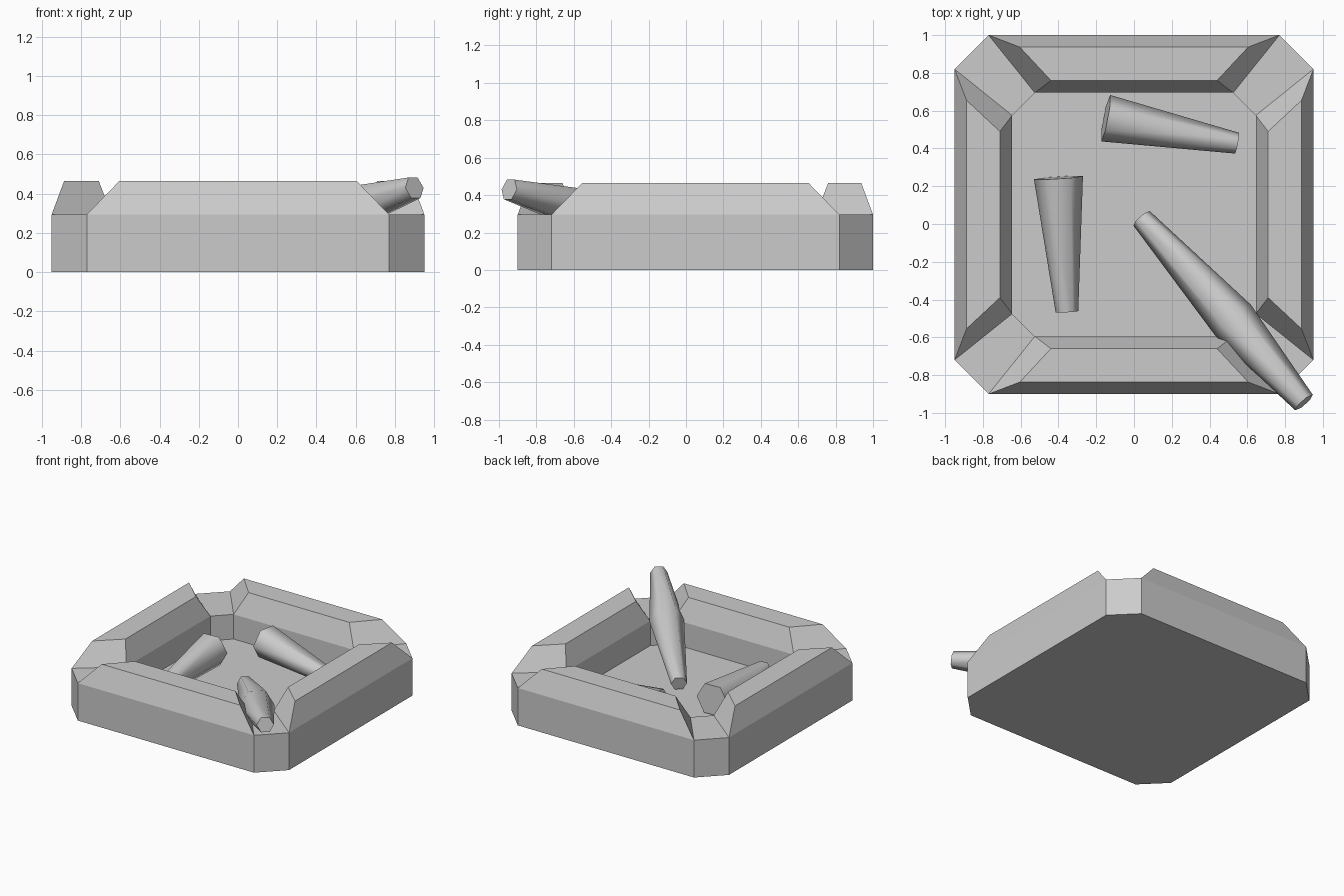
import bpy, bmesh, math
from mathutils import Vector, Matrix

if "Cube" in bpy.data.objects:
    bpy.data.objects.remove(bpy.data.objects["Cube"])

CY = 0.05               # tray centre in y
RIM, TOP, FLOOR = 0.295, 0.465, 0.1


def finish(name, bm, smooth=None):
    bmesh.ops.recalc_face_normals(bm, faces=bm.faces)
    me = bpy.data.meshes.new(name)
    bm.to_mesh(me)
    bm.free()
    ob = bpy.data.objects.new(name, me)
    bpy.context.collection.objects.link(ob)
    if smooth:
        bpy.ops.object.select_all(action='DESELECT')
        ob.select_set(True)
        bpy.context.view_layer.objects.active = ob
        bpy.ops.object.shade_smooth_by_angle(angle=math.radians(smooth))
    return ob


def build_tray():
    bm = bmesh.new()

    def side_pair(k, half, dist, z):
        # two points on side k of the square, mirrored about its middle
        rot = Matrix.Rotation(k * math.pi / 2, 3, 'Z')
        return [bm.verts.new(rot @ Vector((s * half, -dist, z)) + Vector((0, CY, 0)))
                for s in (-1, 1)]

    def octagon(half, dist, z):
        return [v for k in range(4) for v in side_pair(k, half, dist, z)]

    # body: outer wall, inner wall and floor
    bottom = octagon(0.77, 0.95, 0)
    outer = octagon(0.77, 0.95, RIM)
    inner = octagon(0.525, 0.645, RIM)
    floor = octagon(0.525, 0.645, FLOOR)
    bm.faces.new(bottom)
    bm.faces.new(floor)
    for i in range(8):
        j = (i + 1) % 8
        bm.faces.new((bottom[i], bottom[j], outer[j], outer[i]))
        bm.faces.new((inner[i], inner[j], floor[j], floor[i]))
        if i % 2:
            # flat notch at the corner
            bm.faces.new((outer[i], outer[j], inner[j], inner[i]))
        else:
            # raised ridge along the side
            a = side_pair(i // 2, 0.605, 0.887, TOP)
            b = side_pair(i // 2, 0.44, 0.71, TOP)
            bm.faces.new((outer[i], outer[j], a[1], a[0]))
            bm.faces.new((a[0], a[1], b[1], b[0]))
            bm.faces.new((b[0], b[1], inner[j], inner[i]))
            bm.faces.new((outer[i], a[0], b[0], inner[i]))
            bm.faces.new((outer[j], inner[j], b[1], a[1]))
    finish("ashtray", bm)


def build_roll(name, stations, sides=6):
    # stations: (x, y, z, radius) along a straight tapered roll
    bm = bmesh.new()
    axis = (Vector(stations[-1][:3]) - Vector(stations[0][:3])).normalized()
    u = axis.cross(Vector((0, 0, 1))).normalized()
    w = u.cross(axis)
    rings = []
    for x, y, z, r in stations:
        rings.append([bm.verts.new(Vector((x, y, z))
                      + r * (math.cos(t) * u + math.sin(t) * w))
                      for t in (2 * math.pi * i / sides for i in range(sides))])
    for p, q in zip(rings, rings[1:]):
        for i in range(sides):
            j = (i + 1) % sides
            bm.faces.new((p[i], p[j], q[j], q[i]))
    bm.faces.new(rings[0])
    bm.faces.new(rings[-1])
    finish(name, bm, 70)


build_tray()
# long spindle resting over the corner notch
build_roll("long_roll", [(0.04, 0.03, 0.155, 0.058),
                         (0.525, -0.51, 0.315, 0.125),
                         (0.9, -0.945, 0.43, 0.062)])
# stubs lying in the tray
build_roll("back_stub", [(-0.15, 0.56, 0.235, 0.125), (0.545, 0.428, 0.165, 0.056)])
build_roll("left_stub", [(-0.4, 0.245, 0.225, 0.13), (-0.355, -0.465, 0.19, 0.06)])
